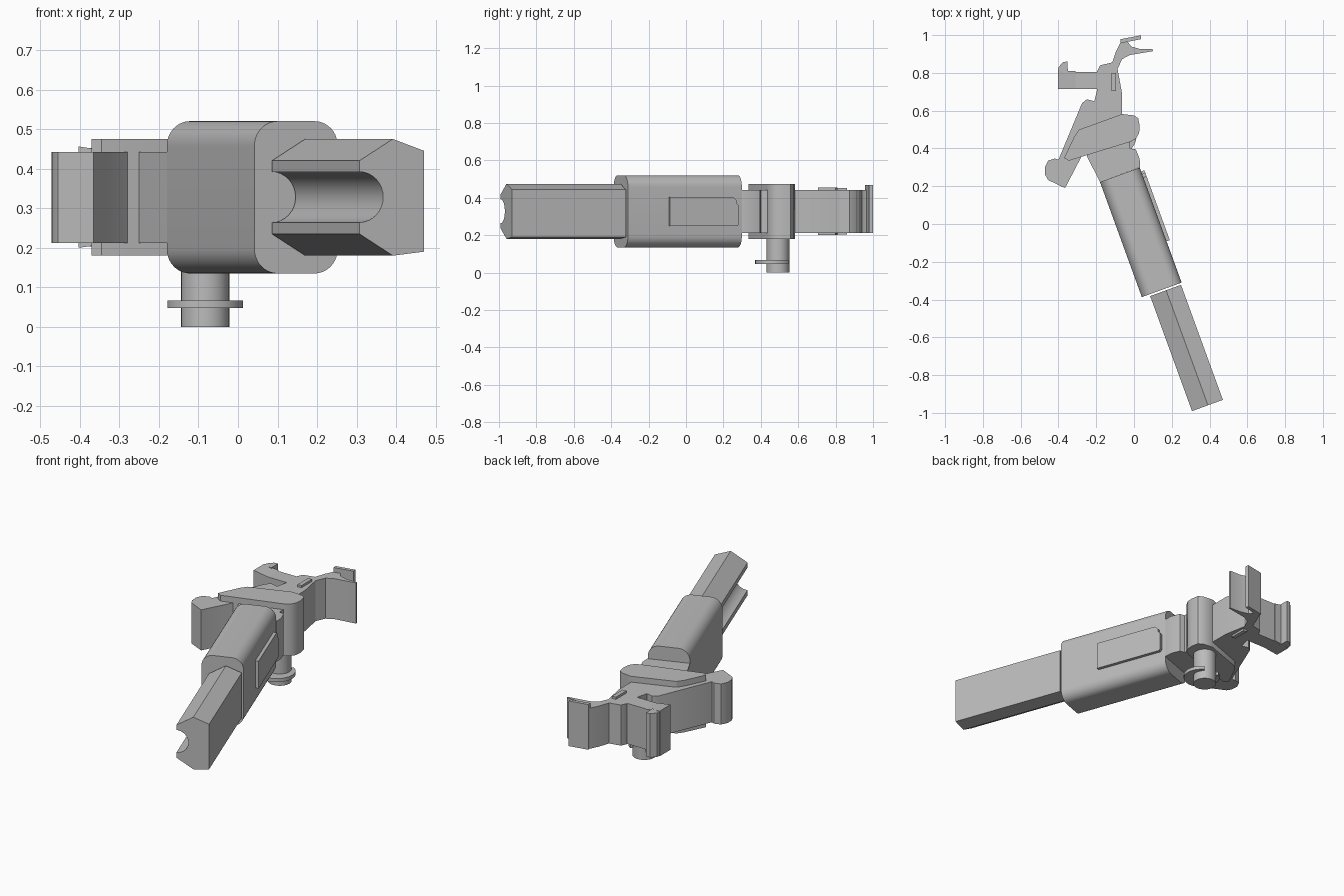
import bpy
import bmesh
from math import cos, sin, radians
from mathutils import Matrix, Vector

if "Cube" in bpy.data.objects:
    bpy.data.objects.remove(bpy.data.objects["Cube"], do_unlink=True)

# One plain grey for every part
grey = bpy.data.materials.new("plain_grey")
grey.use_nodes = True
grey.diffuse_color = (0.5, 0.5, 0.5, 1)
grey.node_tree.nodes["Principled BSDF"].inputs["Base Color"].default_value = (0.5, 0.5, 0.5, 1)

parts = []


def arc(centre_x, centre_y, radius, start, end, steps=10):
    """Points along a circular arc, angles in degrees."""
    angles = [radians(start + (end - start) * i / steps) for i in range(steps + 1)]
    return [(centre_x + radius * cos(a), centre_y + radius * sin(a)) for a in angles]


def prism(name, outline, low, high, frame=Matrix.Identity(4)):
    """Extrude an outline along the local z axis of the given frame."""
    mesh = bpy.data.meshes.new(name)
    bm = bmesh.new()
    bottom = [bm.verts.new(frame @ Vector((x, y, low))) for x, y in outline]
    top = [bm.verts.new(frame @ Vector((x, y, high))) for x, y in outline]
    bm.faces.new(bottom[::-1])
    bm.faces.new(top)
    count = len(outline)
    for i in range(count):
        j = (i + 1) % count
        bm.faces.new((bottom[i], bottom[j], top[j], top[i]))
    bmesh.ops.recalc_face_normals(bm, faces=bm.faces[:])
    bm.to_mesh(mesh)
    bm.free()
    mesh.materials.append(grey)
    part = bpy.data.objects.new(name, mesh)
    bpy.context.scene.collection.objects.link(part)
    parts.append(part)
    return part


def frame_from(x_axis, y_axis, z_axis, origin):
    frame = Matrix((x_axis, y_axis, z_axis)).transposed().to_4x4()
    frame.translation = origin
    return frame


# Frames for the slanted arm: one looks along it, one lies on its side
tilt = radians(20)
across = Vector((cos(tilt), sin(tilt), 0))
along = Vector((sin(tilt), -cos(tilt), 0))
up = Vector((0, 0, 1))
arm_origin = Vector((-0.18, 0.222, 0))
arm_frame = frame_from(across, up, along, arm_origin)
side_frame = frame_from(along, up, -across, arm_origin)

# Rounded sleeve
width, bottom_z, top_z, corner = 0.224, 0.135, 0.52, 0.062
sleeve_outline = (arc(width - corner, top_z - corner, corner, 0, 90)
                  + arc(corner, top_z - corner, corner, 90, 180)
                  + arc(corner, bottom_z + corner, corner, 180, 270)
                  + arc(width - corner, bottom_z + corner, corner, 270, 360))
prism("sleeve", sleeve_outline, 0, 0.648, arm_frame)

# Chamfered bar with a round groove down its side
left, ridge, right = 0.043, 0.133, 0.217
bar_outline = [(left, 0.235), (ridge, 0.18), (right, 0.19), (right, 0.445),
               (ridge, 0.475), (left, 0.42)]
bar_outline += arc(left, 0.328, 0.064, 90, -90, 16)
prism("bar", bar_outline, 0.658, 1.306, arm_frame)

# Raised panel on the sleeve, notched at one corner
panel_outline = [(0.415, 0.25), (0.03, 0.25), (0.022, 0.26), (0.022, 0.355),
                 (0.036, 0.37), (0.036, 0.385), (0.055, 0.405), (0.415, 0.405)]
prism("side_panel", panel_outline, -0.242, -0.215, side_frame)

# Parts of the head share one height band
head_low, head_high = 0.212, 0.442
neck_outline = [(-0.18, 0.222), (0.032, 0.30), (0.03, 0.345), (0.01, 0.395),
                (-0.02, 0.40), (-0.02, 0.47), (-0.2, 0.45), (-0.25, 0.36)]
prism("neck", neck_outline, head_low, head_high)

# Taller clamp block with a rounded end
clamp_outline = [(-0.37, 0.35), (-0.345, 0.335), (-0.02, 0.435), (0.01, 0.452),
                 (0.027, 0.48), (0.03, 0.52), (0.022, 0.56), (0, 0.575),
                 (-0.063, 0.582), (-0.29, 0.5), (-0.315, 0.465)]
prism("clamp_block", clamp_outline, 0.18, 0.475)

# Backward finger
finger_outline = [(-0.365, 0.19), (-0.455, 0.233), (-0.47, 0.26), (-0.472, 0.3),
                  (-0.455, 0.335), (-0.42, 0.347), (-0.4, 0.34), (-0.275, 0.64),
                  (-0.25, 0.66), (-0.21, 0.65), (-0.1, 0.55), (-0.24, 0.43)]
prism("finger", finger_outline, head_low, head_high)

# Spine ending in a hooked tip
spine_outline = [(-0.2, 0.5), (-0.063, 0.5), (-0.063, 0.69), (-0.087, 0.82),
                 (-0.063, 0.873), (-0.02, 0.895), (0.1, 0.915), (0.1, 0.925),
                 (0.03, 0.927), (-0.015, 0.94), (-0.033, 0.965), (-0.035, 0.98),
                 (-0.065, 0.975), (-0.095, 0.915), (-0.115, 0.855), (-0.18, 0.84),
                 (-0.195, 0.81), (-0.195, 0.71), (-0.21, 0.65)]
prism("spine", spine_outline, head_low, head_high)

# Thin lip at the hook end
lip_outline = [(-0.072, 0.978), (-0.07, 0.957), (0.038, 0.979), (0.036, 0.999)]
prism("hook_lip", lip_outline, 0.44, 0.468)
prism("hook_pad", lip_outline, head_low, 0.44)

# Side arm with a flared end and a bump
prism("side_arm", [(-0.32, 0.715), (-0.18, 0.715), (-0.18, 0.805), (-0.32, 0.805)],
      head_low, head_high)
flare_frame = frame_from(Vector((1, 0, 0)), up, Vector((0, -1, 0)), Vector((0, 0, 0)))
prism("flared_end", [(-0.403, 0.2), (-0.31, head_low), (-0.31, head_high), (-0.403, 0.456)],
      -0.81, -0.715, flare_frame)
bump_outline = [(-0.403, 0.8), (-0.35, 0.8), (-0.352, 0.86), (-0.375, 0.858), (-0.4, 0.83)]
prism("end_bump", bump_outline, 0.203, 0.452)

# Narrow key through the spine
prism("spine_key", [(-0.12, 0.705), (-0.096, 0.705), (-0.096, 0.8), (-0.12, 0.8)], 0.2, 0.455)

# Pivot pin and its open retaining clip
pin_x, pin_y = -0.083, 0.492
prism("pivot_pin", arc(pin_x, pin_y, 0.061, 0, 348.75, 31), 0, 0.2)
clip_outline = arc(pin_x, 0.466, 0.096, 120, 420, 32) + arc(pin_x, pin_y, 0.058, 50, -230, 24)
prism("retaining_clip", clip_outline, 0.047, 0.067)

# Smooth the curved walls, keep the edges sharp
bpy.ops.object.select_all(action="DESELECT")
for part in parts:
    part.select_set(True)
bpy.context.view_layer.objects.active = parts[0]
bpy.ops.object.shade_smooth_by_angle(angle=radians(30))
